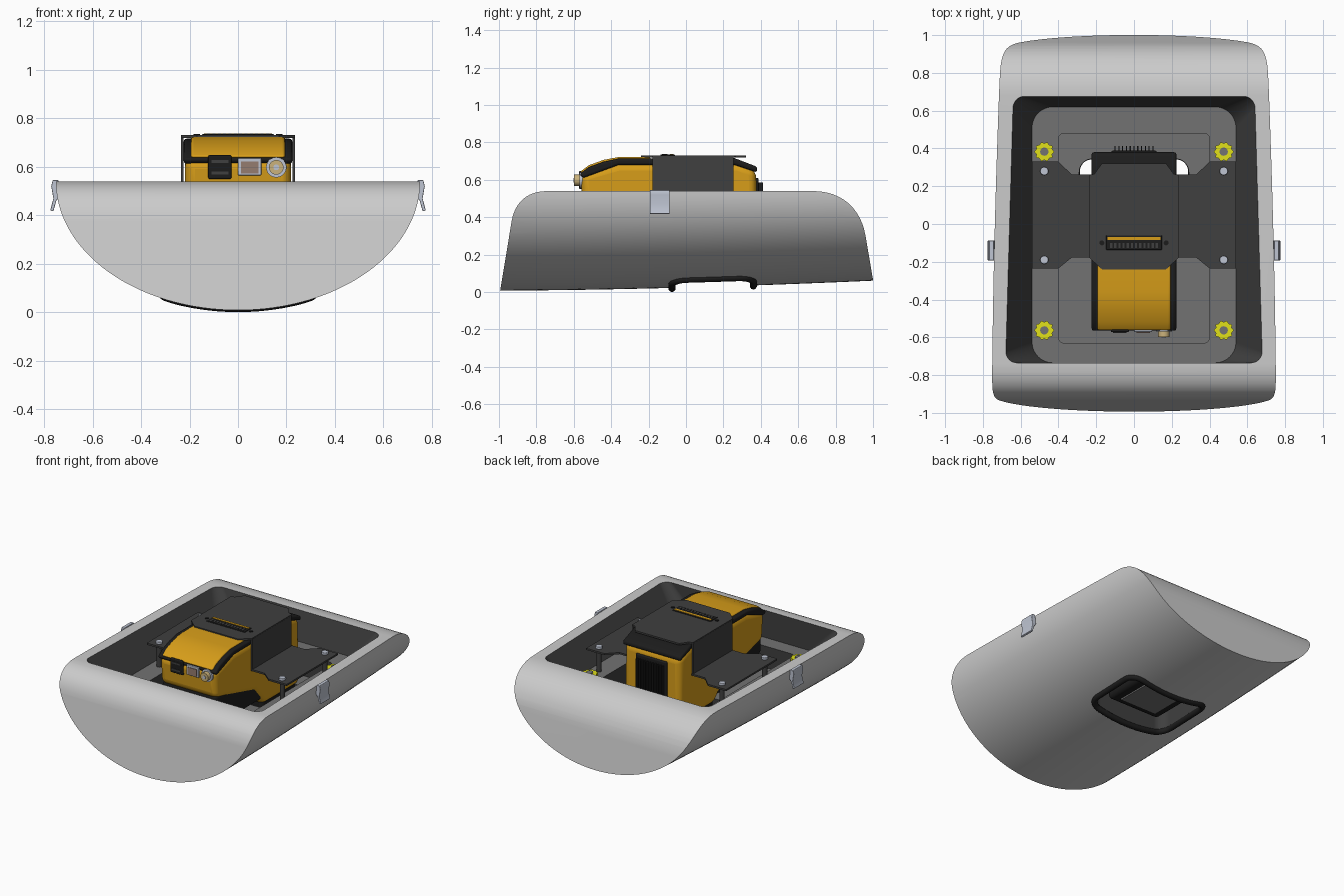
import bpy, bmesh, math
from mathutils import Vector

if "Cube" in bpy.data.objects:
    bpy.data.objects.remove(bpy.data.objects["Cube"])

def material(name, *rgb):
    m = bpy.data.materials.new(name)
    m.diffuse_color = (*rgb, 1)
    m.use_nodes = True
    m.node_tree.nodes["Principled BSDF"].inputs["Base Color"].default_value = m.diffuse_color
    return m

YELLOW = material("yellow", 0.68, 0.34, 0.01)
BRIGHT = material("bright_yellow", 0.75, 0.75, 0.01)
BLACK = material("black", 0.012, 0.012, 0.012)
DARK = material("dark_grey", 0.05, 0.05, 0.05)
PAN = material("pan_grey", 0.17, 0.17, 0.17)
STEEL = material("steel", 0.52, 0.56, 0.65)
BRASS = material("brass", 0.6, 0.45, 0.2)
COPPER = material("socket", 0.3, 0.2, 0.16)

def smooth(ob, angle=32):
    bpy.ops.object.select_all(action='DESELECT')
    ob.select_set(True)
    bpy.context.view_layer.objects.active = ob
    bpy.ops.object.shade_smooth_by_angle(angle=math.radians(angle))

def loft(name, rings, mat=None, bevel=0):
    """Closed solid through equal-length rings of 3D points."""
    bm = bmesh.new()
    vs = [[bm.verts.new(p) for p in r] for r in rings]
    n = len(rings[0])
    for a, b in zip(vs, vs[1:]):
        for i in range(n):
            j = (i + 1) % n
            bm.faces.new((a[i], a[j], b[j], b[i]))
    bm.faces.new(vs[0][::-1])
    bm.faces.new(vs[-1])
    bmesh.ops.recalc_face_normals(bm, faces=bm.faces)
    me = bpy.data.meshes.new(name)
    bm.to_mesh(me)
    bm.free()
    ob = bpy.data.objects.new(name, me)
    bpy.context.collection.objects.link(ob)
    if mat:
        me.materials.append(mat)
    smooth(ob)
    if bevel:
        b = ob.modifiers.new("bevel", 'BEVEL')
        b.width, b.segments, b.limit_method = bevel, 4, 'ANGLE'
        b.angle_limit = math.radians(40)
        ob.modifiers.new("normals", 'WEIGHTED_NORMAL').keep_sharp = True
    return ob

def plate(name, xy, z0, z1, mat=None, bevel=0):
    return loft(name, [[(x, y, z) for x, y in xy] for z in (z0, z1)], mat, bevel)

def side_prism(name, yz, x0, x1, mat=None, bevel=0):
    return loft(name, [[(x, y, z) for y, z in yz] for x in (x0, x1)], mat, bevel)

def box(name, x0, x1, y0, y1, z0, z1, mat=None, bevel=0):
    return plate(name, [(x0, y0), (x1, y0), (x1, y1), (x0, y1)], z0, z1, mat, bevel)

def disc(x, y, r, n=20, wave=0, lobes=10):
    return [(x + (r + wave * math.cos(lobes * a)) * math.cos(a),
             y + (r + wave * math.cos(lobes * a)) * math.sin(a))
            for a in (2 * math.pi * i / n for i in range(n))]

def rrect(x0, x1, y0, y1, r, n=8):
    out = []
    for k, (cx, cy) in enumerate(((x1-r, y1-r), (x0+r, y1-r), (x0+r, y0+r), (x1-r, y0+r))):
        for i in range(n + 1):
            a = math.pi / 2 * (k + i / n)
            out.append((cx + r * math.cos(a), cy + r * math.sin(a)))
    return out

def curve(a, b, c, d, n=12):
    """Cubic arc between two profile points."""
    a, b, c, d = map(Vector, (a, b, c, d))
    return [tuple(a*(1-t)**3 + b*3*t*(1-t)**2 + c*3*t*t*(1-t) + d*t**3)
            for t in (i / n for i in range(n + 1))]

# Hull: tapered half-ellipse trimmed by the side profile
def hull_size(y):
    t = max(0, (y + 1) / 2) ** 1.7
    return 0.752 - 0.05 * t, 0.532 - 0.053 * t

def hull_z(x, y):
    w, d = hull_size(y)
    return 0.54 - d * math.sqrt(1 - (x / w) ** 2)

rings = []
for k in range(15):
    y = -1.1 + 2.2 * k / 14
    w, d = hull_size(y)
    ring = [(-w * math.cos(math.pi*i/64), y, 0.54 - d * math.sin(math.pi*i/64)) for i in range(65)]
    rings.append(ring + [(w, y, 0.62), (-w, y, 0.62)])
hull = loft("hull", rings)
profile = [(-1.003, -0.05)] + curve((-0.932, 0.38), (-0.915, 0.48), (-0.85, 0.54), (-0.74, 0.54)) \
    + curve((0.68, 0.54), (0.83, 0.54), (0.935, 0.45), (0.96, 0.30)) + [(1.0, 0.065), (1.02, -0.05)]
trim = side_prism("trim_cutter", profile, -1, 1)

def taper(pts, z):
    return [(x * (1 - 0.06 * (y + 0.735) / 1.41), y, z) for x, y in pts]
floor_ring = [(x, y, 0.35) for x, y in rrect(-0.54, 0.54, -0.735, 0.62, 0.11)]
top_ring = rrect(-0.68, 0.68, -0.735, 0.675, 0.06)
pocket = loft("pocket_cutter", [floor_ring, taper(top_ring, 0.54), taper(top_ring, 0.65)])
recess = plate("recess_cutter", rrect(-0.4, 0.4, -0.63, 0.48, 0.03), 0.2, 0.45)
window = plate("window_cutter", rrect(-0.29, 0.29, -0.065, 0.345, 0.07), -0.2, 0.3)
for cutter, op in ((trim, 'INTERSECT'), (pocket, 'DIFFERENCE'), (recess, 'DIFFERENCE'), (window, 'DIFFERENCE')):
    m = hull.modifiers.new(cutter.name, 'BOOLEAN')
    m.object, m.operation, m.solver = cutter, op, 'EXACT'
    bpy.context.view_layer.objects.active = hull
    bpy.ops.object.modifier_apply(modifier=m.name)
    bpy.data.objects.remove(cutter)
hull.data.materials.clear()
for m in (material("hull_grey", 0.8, 0.8, 0.8), DARK, PAN):
    hull.data.materials.append(m)
for p in hull.data.polygons:
    c, n = p.center, p.normal
    inside = abs(c.x) < 0.67 and -0.74 < c.y < 0.68 and 0.05 < c.z < 0.53 and n.z > -0.01
    p.material_index = (2 if n.z > 0.9 else 1) if inside else 0
smooth(hull)
hull.modifiers.new("normals", 'WEIGHTED_NORMAL').keep_sharp = True

# Seal around the lower window, following the hull surface
corners = rrect(-0.305, 0.305, -0.075, 0.36, 0.08)
path = []
for (ax, ay), (bx, by) in zip(corners, corners[1:] + corners[:1]):
    steps = 10 if math.hypot(bx - ax, by - ay) > 0.1 else 1
    path += [(ax + (bx-ax)*i/steps, ay + (by-ay)*i/steps) for i in range(steps)]
cu = bpy.data.curves.new("window_seal", 'CURVE')
cu.dimensions, cu.bevel_depth, cu.bevel_resolution = '3D', 0.019, 3
sp = cu.splines.new('POLY')
sp.points.add(len(path) - 1)
for q, (x, y) in zip(sp.points, path):
    q.co = (x, y, hull_z(x, y) - 0.003, 1)
sp.use_cyclic_u = True
cu.materials.append(BLACK)
seal = bpy.data.objects.new("window_seal", cu)
bpy.context.collection.objects.link(seal)
bpy.ops.object.select_all(action='DESELECT')
seal.select_set(True)
bpy.context.view_layer.objects.active = seal
bpy.ops.object.convert(target='MESH')

# Camera body: long yellow case with a deep rear head
side_prism("camera_body", [(-0.55, 0.44), (-0.565, 0.63), (-0.36, 0.69), (0.28, 0.69), (0.375, 0.65),
           (0.38, 0.2), (-0.02, 0.2), (-0.13, 0.33)], -0.218, 0.218, YELLOW, 0.04)
side_prism("top_frame", [(-0.57, 0.63), (-0.52, 0.668), (-0.44, 0.697), (-0.36, 0.714), (0.26, 0.716),
           (0.38, 0.67), (0.38, 0.64), (0.26, 0.68), (-0.36, 0.68), (-0.55, 0.61)], -0.224, 0.224, BLACK, 0.012)
side_prism("top_hood", [(-0.567, 0.642), (-0.52, 0.678), (-0.44, 0.707), (-0.36, 0.722), (-0.19, 0.724),
           (-0.19, 0.69), (-0.36, 0.69), (-0.54, 0.63)], -0.195, 0.195, YELLOW, 0.012)
side_prism("camera_base", [(-0.54, 0.36), (-0.54, 0.46), (0.1, 0.4), (0.1, 0.24), (-0.4, 0.24)],
           -0.21, 0.21, BLACK, 0.025)
box("lens_housing", -0.205, 0.205, -0.02, 0.35, 0.1, 0.26, BLACK, 0.03)
box("lens_window", -0.14, 0.14, 0.04, 0.28, 0.09, 0.12, PAN)

# Rear cooling grille
box("grille_panel", -0.12, 0.12, 0.36, 0.388, 0.3, 0.61, BLACK, 0.008)
for i in range(11):
    x = -0.1 + 0.02 * i
    box("grille_fin", x - 0.003, x + 0.003, 0.38, 0.412, 0.31, 0.585, BLACK)

# Front connectors
box("double_port", -0.123, -0.027, -0.572, -0.5, 0.55, 0.648, BLACK, 0.006)
for z in (0.575, 0.622):
    box("port_tongue", -0.11, -0.04, -0.576, -0.56, z - 0.006, z + 0.006, DARK)
box("network_socket", 0.0, 0.096, -0.572, -0.5, 0.565, 0.636, STEEL, 0.004)
box("network_socket_inner", 0.012, 0.084, -0.576, -0.55, 0.573, 0.622, COPPER)
for r, y, mat in ((0.042, -0.57, STEEL), (0.03, -0.598, BRASS), (0.012, -0.602, STEEL)):
    loft("coax_connector", [[(x, yy, z) for x, z in disc(0.158, 0.598, r, 24)] for yy in (y, -0.5)], mat)

# Folded mounting bracket
plate("bracket_top", [(-0.17, -0.24), (0.17, -0.24), (0.235, -0.18), (0.235, 0.26), (0.21, 0.265), (0.17, 0.32),
      (-0.17, 0.32), (-0.21, 0.265), (-0.235, 0.26), (-0.235, -0.18)], 0.719, 0.731, DARK)
wing = [(0.225, 0.262), (0.33, 0.262), (0.4, 0.33), (0.54, 0.33), (0.54, -0.235), (0.4, -0.235),
        (0.33, -0.178), (0.225, -0.178)]
latch = [(0.742, 0.545), (0.765, 0.545), (0.771, 0.52), (0.762, 0.47), (0.775, 0.42), (0.762, 0.416),
         (0.75, 0.46), (0.735, 0.48)]
for s in (-1, 1):
    x = sorted((s * 0.225, s * 0.236))
    box("bracket_side", x[0], x[1], -0.178, 0.255, 0.5, 0.725, DARK)
    plate("bracket_wing", [(s * px, py) for px, py in wing], 0.5, 0.512, DARK)
    for y in (0.28, -0.19):
        plate("standoff", disc(s * 0.475, y, 0.016), 0.34, 0.505, DARK)
        plate("screw_head", disc(s * 0.475, y, 0.022), 0.51, 0.528, STEEL, 0.004)
    # Side latches
    loft("side_latch", [[(s * px, y, pz) for px, pz in latch] for y in (-0.193, -0.088)], STEEL, 0.003)
    # Scalloped knobs on the pan
    for y in (0.383, -0.563):
        plate("knob", disc(s * 0.475, y, 0.048, 60, 0.004), 0.345, 0.378, BRIGHT)
        plate("knob_bolt", disc(s * 0.475, y, 0.022), 0.34, 0.384, PAN)

# Connector strip on the bracket
box("strip_connector", -0.148, 0.148, -0.137, -0.06, 0.725, 0.735, BLACK, 0.003)
box("strip_accent", -0.14, 0.14, -0.085, -0.068, 0.73, 0.738, YELLOW)
for i in range(12):
    x = -0.121 + 0.022 * i
    box("strip_contact", x - 0.006, x + 0.006, -0.128, -0.1, 0.73, 0.737, DARK)
for s in (-1, 1):
    plate("strip_screw", disc(s * 0.17, -0.1, 0.013), 0.725, 0.735, BLACK)
